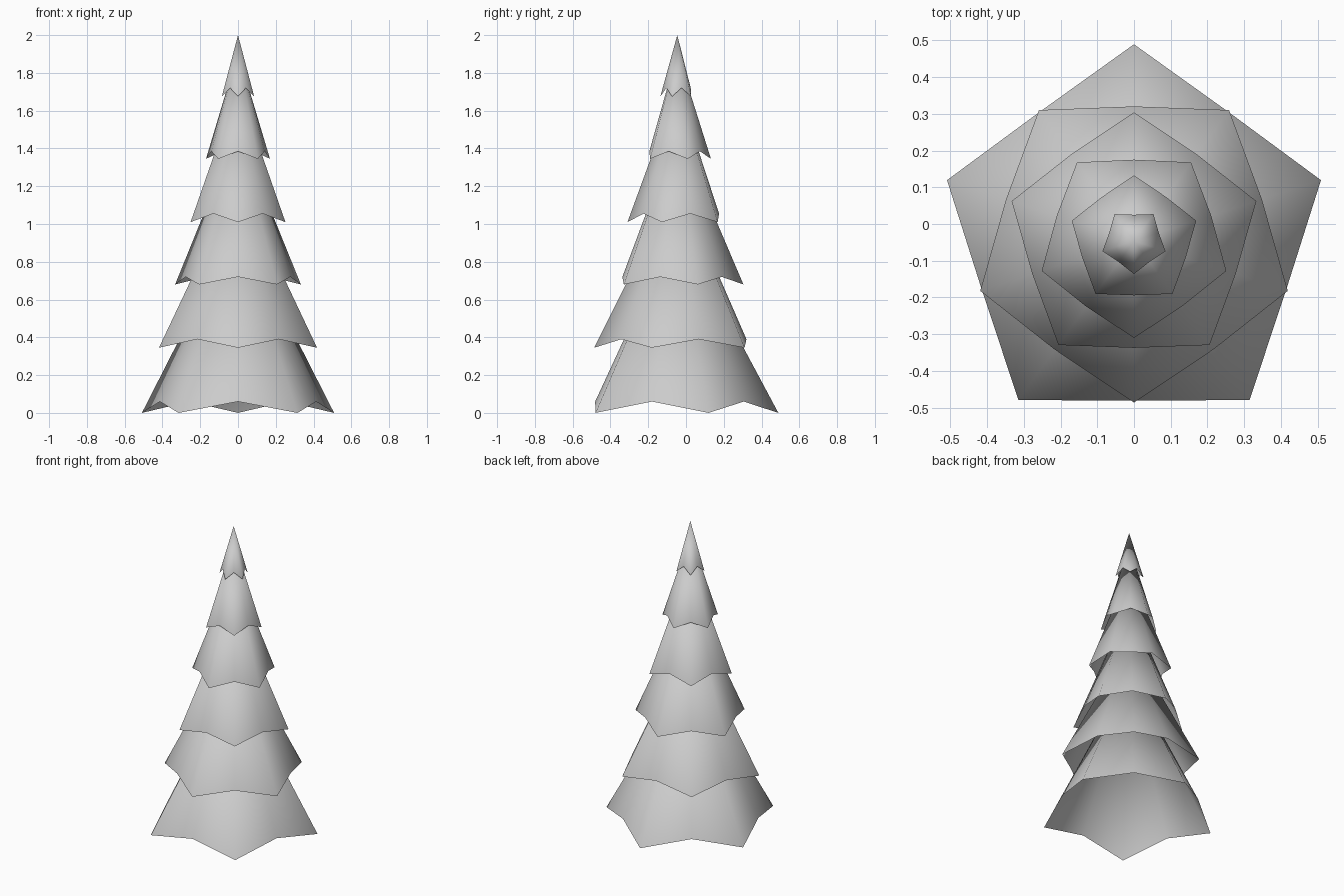
import bpy, math

if "Cube" in bpy.data.objects:
    bpy.data.objects.remove(bpy.data.objects["Cube"])

CY = -0.046          # trunk axis, so the foliage footprint is centred
# tip radius, notch radius, tip height, notch height, peak height of each skirt
TIERS = [(0.535, 0.435, 0.0, 0.06, 1.00),
         (0.440, 0.366, 0.345, 0.39, 1.23),
         (0.350, 0.291, 0.68, 0.72, 1.50),
         (0.264, 0.221, 1.01, 1.055, 1.73),
         (0.178, 0.148, 1.345, 1.385, 1.91),
         (0.090, 0.071, 1.675, 1.72, 2.0)]


def skirt(name, k, tip_r, notch_r, tip_z, notch_z, peak):
    """Open five-pointed cone; every other skirt is turned half a step."""
    verts = []
    for i in range(10):
        a = math.pi / 2 + (i + k % 2) * math.pi / 5
        r, z = (notch_r, notch_z) if i % 2 else (tip_r, tip_z)
        verts.append((r * math.cos(a), CY + r * math.sin(a), z))
    verts.append((0, CY, peak))
    mesh = bpy.data.meshes.new(name)
    mesh.from_pydata(verts, [], [(i, (i + 1) % 10, 10) for i in range(10)])
    mesh.shade_smooth()
    ob = bpy.data.objects.new(name, mesh)
    bpy.context.collection.objects.link(ob)
    return ob


# Six stacked skirts of foliage, hollow underneath
for k, tier in enumerate(TIERS):
    skirt(f"foliage_tier_{k + 1}", k, *tier)
